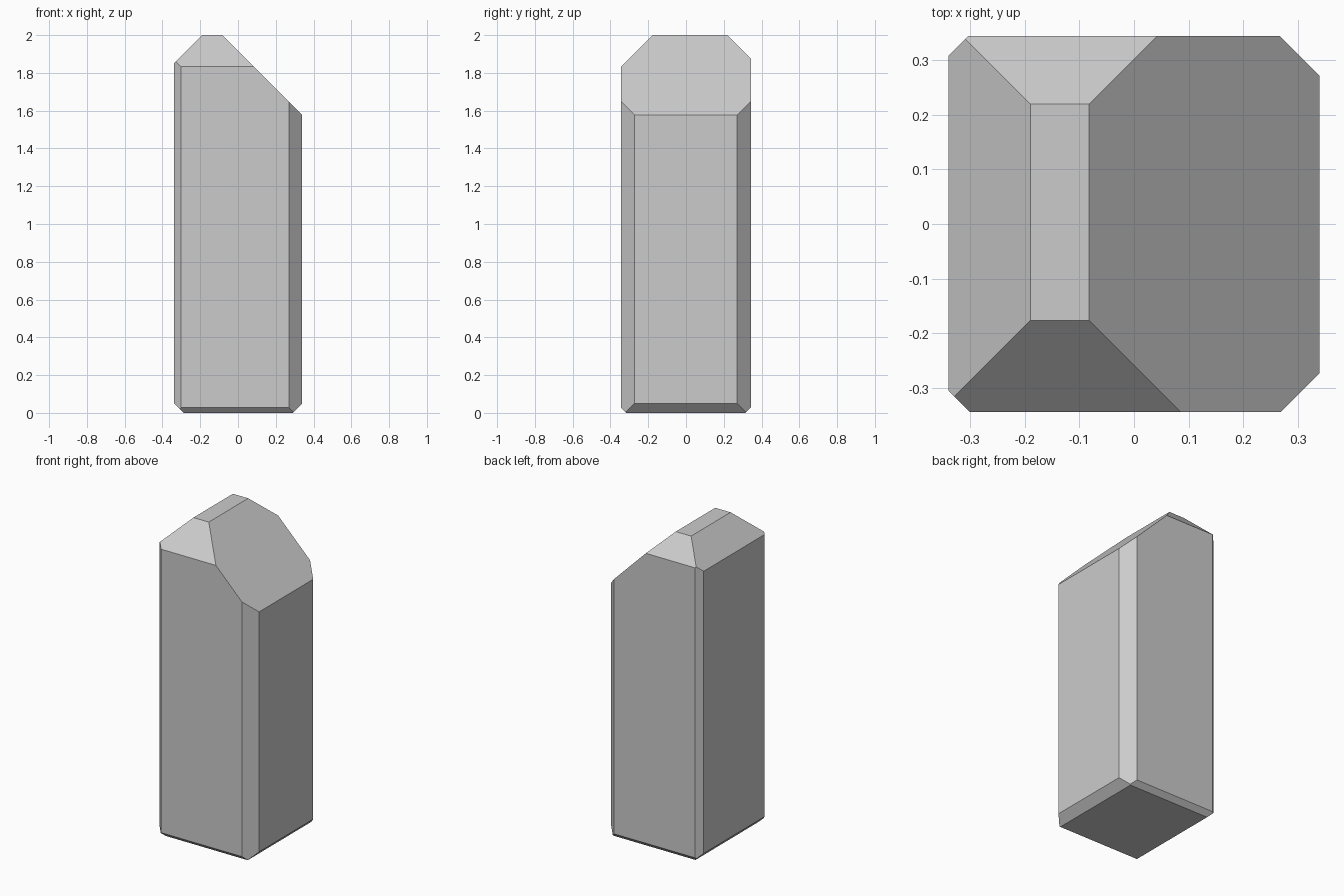
import bpy, bmesh
from mathutils import Vector

if "Cube" in bpy.data.objects:
    bpy.data.objects.remove(bpy.data.objects["Cube"])

# Rough block, then every facet is one planar cut
X, Y, Z = 0.34, 0.344, 2.0
bm = bmesh.new()
bmesh.ops.create_cube(bm, size=1)
for v in bm.verts:
    v.co = Vector((v.co.x * 2 * X, v.co.y * 2 * Y, (v.co.z + 0.5) * Z))


def slice_off(normal, distance):
    """Remove everything where normal . point > distance and cap the cut."""
    n = Vector(normal)
    geom = bm.verts[:] + bm.edges[:] + bm.faces[:]
    bmesh.ops.bisect_plane(bm, geom=geom, dist=1e-5, plane_co=n * distance / n.length_squared,
                           plane_no=n, clear_outer=True)
    rim = [e for e in bm.edges if e.is_boundary]
    if rim:
        bmesh.ops.contextual_create(bm, geom=rim)


cuts = [
    # vertical corner bevels
    ((1, -1, 0), 0.613), ((1, 1, 0), 0.611), ((-1, 1, 0), 0.648), ((-1, -1, 0), 0.645),
    # sloped crown: right, left, front, back
    ((1, 0, 1), 1.918), ((-1, 0, 1), 2.19), ((0, -1, 1), 2.177), ((0, 1, 1), 2.22),
    # base bevels: right, left, front, back
    ((1, 0, -1), 0.29), ((-1, 0, -1), 0.287), ((0, -1, -1), 0.316), ((0, 1, -1), 0.314),
]
for normal, distance in cuts:
    slice_off(normal, distance)

bmesh.ops.recalc_face_normals(bm, faces=bm.faces[:])
mesh = bpy.data.meshes.new("faceted_pillar")
bm.to_mesh(mesh)
bm.free()
bpy.context.collection.objects.link(bpy.data.objects.new("faceted_pillar", mesh))
